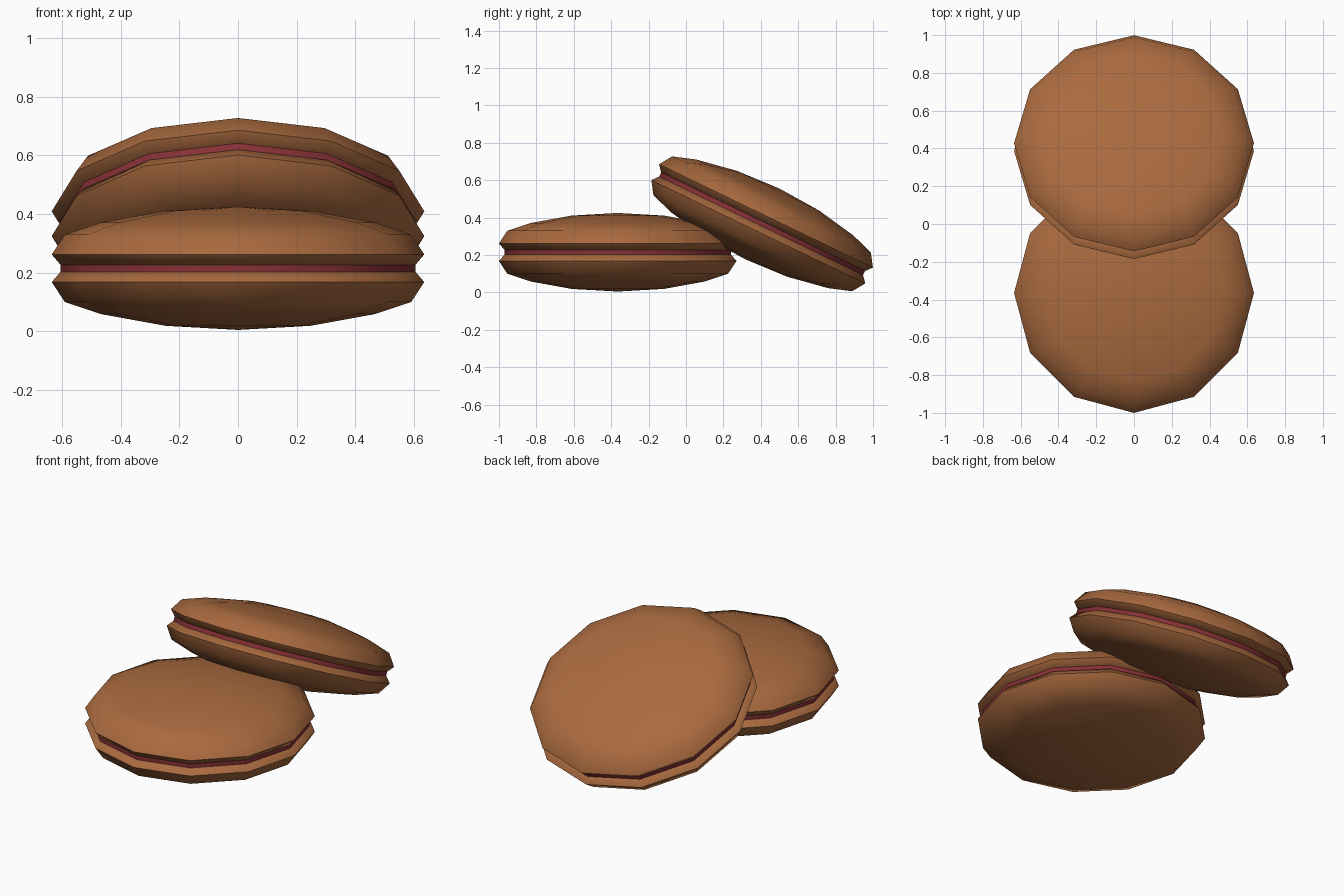
import bpy, bmesh, math
from mathutils import Matrix

if "Cube" in bpy.data.objects:
    bpy.data.objects.remove(bpy.data.objects["Cube"])

SIDES = 12


def material(name, rgb):
    m = bpy.data.materials.new(name)
    m.diffuse_color = (*rgb, 1)
    m.use_nodes = True
    m.node_tree.nodes["Principled BSDF"].inputs["Base Color"].default_value = m.diffuse_color
    return m


BROWN = material("baked brown", (0.40, 0.145, 0.05))
RED = material("jam red", (0.24, 0.03, 0.036))

# (radius, height above the seam); radius 0 is a pole
SHELL = [(0.605, 0.012), (0.635, 0.047), (0.59, 0.115),
         (0.467, 0.156), (0.247, 0.196), (0, 0.21)]
JAM = [(0, -0.012), (0.605, -0.012), (0.605, 0.012), (0, 0.012)]


def lathe(name, profile, mat, matrix, flip=False, angle=60):
    """Spin a profile into a 12-sided solid; flip mirrors it below the seam."""
    bm = bmesh.new()
    rings = []
    for r, h in profile:
        z = -h if flip else h
        n = SIDES if r else 1
        rings.append([bm.verts.new((r * math.sin(math.tau * i / SIDES),
                                    r * math.cos(math.tau * i / SIDES), z))
                      for i in range(n)])
    for a, b in zip(rings, rings[1:]):
        for i in range(SIDES):
            j = (i + 1) % SIDES
            quad = [a[i % len(a)], a[j % len(a)], b[j % len(b)], b[i % len(b)]]
            bm.faces.new(list(dict.fromkeys(quad)))
    if len(rings[0]) > 1:
        bm.faces.new(rings[0])
    bmesh.ops.recalc_face_normals(bm, faces=bm.faces)
    me = bpy.data.meshes.new(name)
    bm.to_mesh(me)
    bm.free()
    me.materials.append(mat)
    ob = bpy.data.objects.new(name, me)
    ob.matrix_world = matrix
    bpy.context.collection.objects.link(ob)
    bpy.ops.object.select_all(action='DESELECT')
    ob.select_set(True)
    bpy.context.view_layer.objects.active = ob
    bpy.ops.object.shade_smooth_by_angle(angle=math.radians(angle))


def sandwich(name, y, z, tilt):
    m = Matrix.Translation((0, y, z)) @ Matrix.Rotation(math.radians(tilt), 4, 'X')
    lathe(name + "_top_shell", SHELL, BROWN, m)
    lathe(name + "_bottom_shell", SHELL, BROWN, m, flip=True)
    lathe(name + "_filling", JAM, RED, m)


# One lying flat, one leaning on it
sandwich("flat_cookie", -0.365, 0.215, 0)
sandwich("leaning_cookie", 0.407, 0.367, -25.8)
